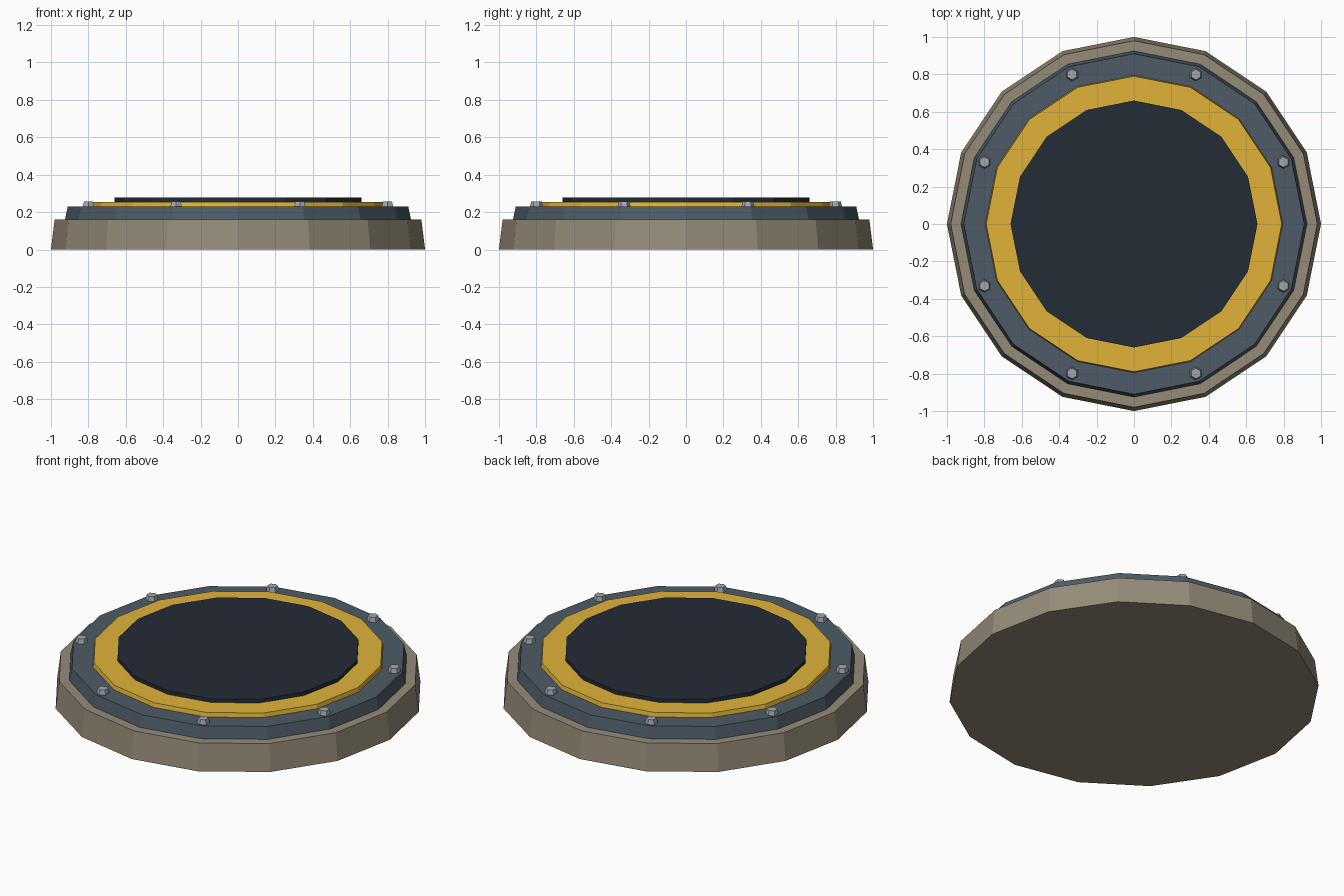
import bpy
from math import cos, sin, radians

if "Cube" in bpy.data.objects:
    bpy.data.objects.remove(bpy.data.objects["Cube"])


def material(name, color):
    m = bpy.data.materials.new(name)
    m.diffuse_color = (*color, 1)
    m.use_nodes = True
    m.node_tree.nodes["Principled BSDF"].inputs["Base Color"].default_value = m.diffuse_color
    return m


def disc(name, r_bottom, r_top, z0, z1, mat, sides=16, x=0, y=0):
    """Flat-shaded tapered prism between two heights."""
    bpy.ops.mesh.primitive_cone_add(vertices=sides, radius1=r_bottom, radius2=r_top,
                                    depth=z1 - z0, location=(x, y, (z0 + z1) / 2))
    ob = bpy.context.object
    ob.name = name
    ob.data.materials.append(mat)
    return ob


stone = material("stone", (0.30, 0.26, 0.19))
steel = material("blue_steel", (0.075, 0.105, 0.135))
yellow = material("yellow", (0.75, 0.45, 0.04))
dark = material("dark_pad", (0.018, 0.025, 0.037))
bolt_metal = material("bolt_metal", (0.36, 0.39, 0.42))

# Stacked plates
disc("stone_base", 1.0, 0.98, 0.0, 0.16, stone)
disc("steel_plate", 0.925, 0.91, 0.16, 0.23, steel)
disc("yellow_ring", 0.795, 0.79, 0.23, 0.255, yellow)
disc("centre_pad", 0.66, 0.66, 0.255, 0.277, dark)

# Ring of hexagonal bolts
for i in range(8):
    a = radians(22.5 + 45 * i)
    disc(f"bolt_{i + 1}", 0.035, 0.028, 0.23, 0.257, bolt_metal, 6,
         0.865 * cos(a), 0.865 * sin(a))
